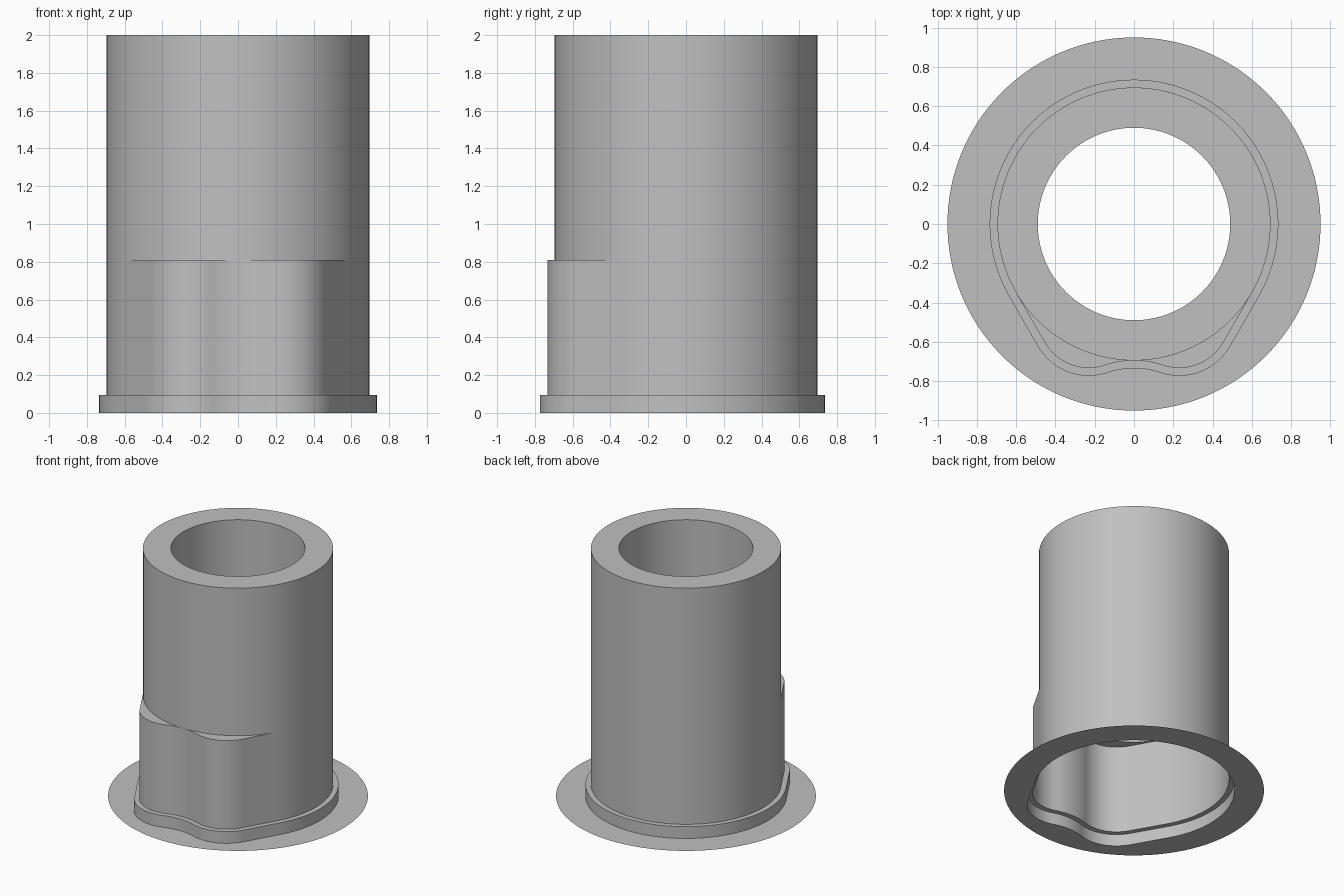
import bpy, bmesh
from math import sin, cos, radians, atan2, degrees

cube = bpy.data.objects.get("Cube")
if cube:
    bpy.data.objects.remove(cube, do_unlink=True)

grey = bpy.data.materials.new("plain_grey")
grey.use_nodes = True
colour = (0.53, 0.53, 0.53, 1)
grey.diffuse_color = colour
grey.node_tree.nodes["Principled BSDF"].inputs["Base Color"].default_value = colour

TUBE_R, BORE_R, FLANGE_R = 0.695, 0.49, 0.95
LOBE_X, LOBE_Y, LOBE_R = 0.23, -0.473, 0.26
DIP_Y, DIP_R = -1.15, 0.455
COLLAR = 0.04


def arc(cx, cy, r, start, end, n):
    """Points along an arc, angles in degrees, both ends included."""
    angles = [radians(start + (end - start) * i / n) for i in range(n + 1)]
    return [(cx + r * cos(a), cy + r * sin(a)) for a in angles]


def outline(grow=0.0):
    """Round back, straight flanks, two front lobes and a shallow dip between."""
    join = degrees(atan2(LOBE_Y - DIP_Y, LOBE_X))
    lobe = arc(LOBE_X, LOBE_Y, LOBE_R + grow, join - 180, -30, 20)
    back = arc(0, 0, TUBE_R + grow, -30, 210, 96)
    dip = arc(0, DIP_Y, DIP_R - grow, 180 - join, join, 16)
    (ax, ay), (bx, by) = lobe[-1], back[0]
    flank = [(ax + (bx - ax) * i / 8, ay + (by - ay) * i / 8) for i in range(1, 8)]
    right = lobe + flank
    left = [(-x, y) for x, y in reversed(right)]
    return right[1:] + back + left[:-1] + dip[:-1]


def circle(r):
    """Circle with its points at the same bearings as the outline."""
    return [(r * cos(a), r * sin(a)) for a in (atan2(y, x) for x, y in outline())]


def loft(name, sections):
    """Skin a stack of matching closed loops, given as (points, height)."""
    bm = bmesh.new()
    loops = [[bm.verts.new((x, y, z)) for x, y in pts] for pts, z in sections]
    for low, high in zip(loops, loops[1:]):
        n = len(low)
        for i in range(n):
            j = (i + 1) % n
            bm.faces.new((low[i], low[j], high[j], high[i]))
    bmesh.ops.remove_doubles(bm, verts=bm.verts, dist=0.0005)
    mesh = bpy.data.meshes.new(name)
    bm.to_mesh(mesh)
    bm.free()
    mesh.materials.append(grey)
    obj = bpy.data.objects.new(name, mesh)
    bpy.context.collection.objects.link(obj)
    bpy.ops.object.select_all(action="DESELECT")
    obj.select_set(True)
    bpy.context.view_layer.objects.active = obj
    bpy.ops.object.shade_smooth_by_angle(angle=radians(30))
    return obj


wide, body, tube = outline(COLLAR), outline(), circle(TUBE_R)
bore = circle(BORE_R)

# Thin flat flange with an opening shaped like the collar
loft("base_flange", [(circle(FLANGE_R), 0), (wide, 0)])
# Low collar stepping in to the sleeve
loft("base_collar", [(wide, 0), (wide, 0.095), (body, 0.095)])
# Lobed sleeve, closed at the top by two crescent ledges
loft("lower_sleeve", [(body, 0.095), (body, 0.81), (tube, 0.81)])
# Round tube, flat rim and hanging bore liner
loft("upper_tube", [(tube, 0.81), (tube, 2), (bore, 2), (bore, 1)])
